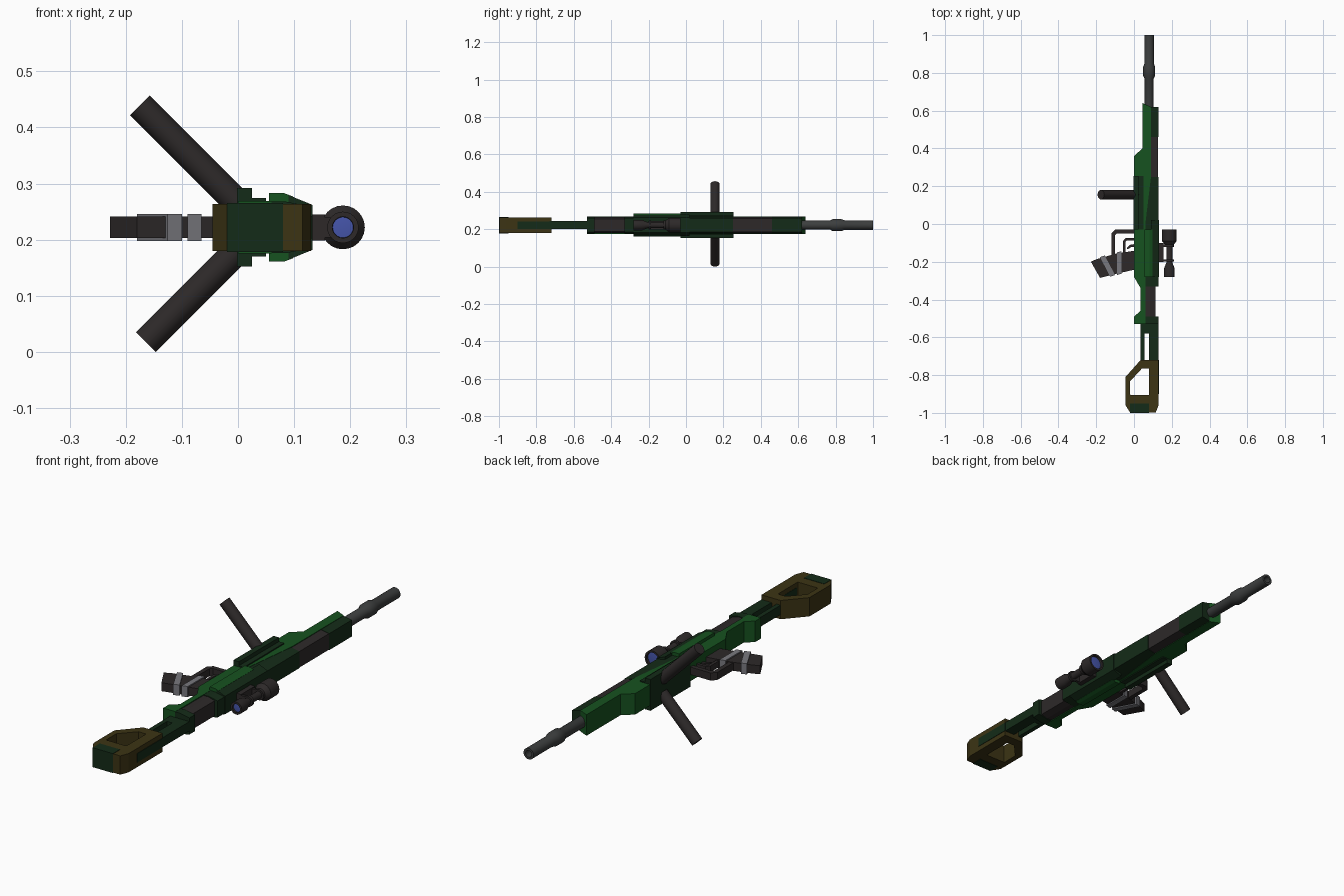
import bpy, bmesh, math
from mathutils import Vector

if "Cube" in bpy.data.objects:
    bpy.data.objects.remove(bpy.data.objects["Cube"])

CZ = 0.222   # mid-plane of the rifle, which lies on its side


def material(name, rgb):
    m = bpy.data.materials.new(name)
    m.diffuse_color = (*rgb, 1)
    m.use_nodes = True
    m.node_tree.nodes["Principled BSDF"].inputs["Base Color"].default_value = m.diffuse_color
    return m


GREEN = material("green", (0.008, 0.085, 0.014))
DARK = material("dark_green", (0.007, 0.024, 0.009))
BROWN = material("olive_brown", (0.045, 0.034, 0.007))
BLACK = material("charcoal", (0.026, 0.022, 0.022))
METAL = material("gunmetal", (0.045, 0.048, 0.048))
BAND = material("band_grey", (0.19, 0.19, 0.21))
LENS = material("lens_blue", (0.06, 0.09, 0.4))


def finish(name, bm, mat, smooth=False):
    bmesh.ops.recalc_face_normals(bm, faces=bm.faces)
    me = bpy.data.meshes.new(name)
    for f in bm.faces:
        f.smooth = smooth
    bm.to_mesh(me)
    bm.free()
    if smooth:
        me.set_sharp_from_angle(angle=math.radians(35))
    me.materials.append(mat)
    ob = bpy.data.objects.new(name, me)
    bpy.context.collection.objects.link(ob)
    return ob


def loft(name, a, b, mat):
    """Closed solid between two matching outlines."""
    bm = bmesh.new()
    va, vb = [bm.verts.new(p) for p in a], [bm.verts.new(p) for p in b]
    n = len(va)
    bm.faces.new(va)
    bm.faces.new(vb[::-1])
    for i in range(n):
        j = (i + 1) % n
        bm.faces.new((va[i], vb[i], vb[j], va[j]))
    return finish(name, bm, mat)


def plate(name, pts, half, mat):
    """Side profile (x, y) given thickness across the mid-plane."""
    return loft(name, [(x, y, CZ - half) for x, y in pts],
                [(x, y, CZ + half) for x, y in pts], mat)


def box(name, x0, x1, y0, y1, half, mat):
    return plate(name, [(x0, y0), (x1, y0), (x1, y1), (x0, y1)], half, mat)


def section(name, right, y0, y1, mat):
    """Mirrored cross-section (x, half width) extruded along the barrel."""
    pts = [(x, CZ + w) for x, w in right] + [(x, CZ - w) for x, w in right[::-1]]
    return loft(name, [(x, y0, z) for x, z in pts], [(x, y1, z) for x, z in pts], mat)


def frame(name, outer, inner, half, mat):
    """Plate with an opening; outlines have matching point counts."""
    bm = bmesh.new()
    rings = [[bm.verts.new((x, y, CZ + s * half)) for x, y in o]
             for o, s in ((outer, 1), (inner, 1), (inner, -1), (outer, -1))]
    n = len(outer)
    for k in range(4):
        a, b = rings[k], rings[(k + 1) % 4]
        for i in range(n):
            j = (i + 1) % n
            bm.faces.new((a[i], a[j], b[j], b[i]))
    return finish(name, bm, mat)


def lathe(name, profile, cx, mat, n=24):
    """Profile of (y, radius) turned about an axis along y."""
    bm = bmesh.new()
    vs = [bm.verts.new((cx + r, y, CZ)) for y, r in profile]
    es = [bm.edges.new(p) for p in zip(vs, vs[1:])]
    bmesh.ops.spin(bm, geom=vs + es, cent=(cx, 0, CZ), axis=(0, 1, 0),
                   angle=math.tau, steps=n, use_merge=False)
    bmesh.ops.remove_doubles(bm, verts=bm.verts, dist=1e-5)
    return finish(name, bm, mat, True)


# Lower body shell
plate("lower_body", [(0.09, 0.62), (0.045, 0.64), (0.045, 0.40), (0.0, 0.36),
                     (0.0, -0.28), (0.035, -0.34), (0.035, -0.46), (0.0, -0.49),
                     (0.0, -0.53), (0.06, -0.53), (0.06, 0.0), (0.09, 0.25)], 0.047, GREEN)

# Upper cover in segments
for name, y0, y1, top, w, mat in (
        ("rear_cover", -0.53, -0.49, 0.13, 0.046, DARK),
        ("rear_panel", -0.49, -0.33, 0.115, 0.043, BLACK),
        ("mid_cover", -0.33, 0.25, 0.13, 0.046, DARK),
        ("front_panel", 0.25, 0.46, 0.128, 0.045, BLACK),
        ("front_cover", 0.46, 0.62, 0.13, 0.046, DARK)):
    section(name, [(0.05, w), (0.085, w), (top, w - 0.009)], y0, y1, mat)

# Wide receiver
section("receiver_side", [(0.055, 0.061), (0.082, 0.061), (0.098, 0.055)], -0.28, -0.03, GREEN)
section("receiver_top", [(0.09, 0.0575), (0.133, 0.04)], -0.281, 0.02, DARK)

# Bipod mount and legs
box("bipod_plate", -0.002, 0.025, -0.03, 0.255, 0.07, DARK)
box("bipod_saddle", 0.02, 0.05, -0.03, 0.255, 0.052, DARK)
for name, end in (("upper_leg", (-0.175, 0.155, 0.4393)), ("lower_leg", (-0.164, 0.155, 0.0177))):
    top, end = Vector((0.01, 0.155, CZ + math.copysign(0.03, end[2] - CZ))), Vector(end)
    top.z = end.z - math.copysign(0.01 - end.x, end.z - CZ)   # legs splay at 45 degrees
    bm = bmesh.new()
    bmesh.ops.create_cone(bm, cap_ends=True, segments=20, radius1=0.025, radius2=0.025,
                          depth=(end - top).length)
    rot = (end - top).to_track_quat('Z', 'Y').to_matrix()
    bmesh.ops.rotate(bm, verts=bm.verts, matrix=rot)
    bmesh.ops.translate(bm, verts=bm.verts, vec=(top + end) / 2)
    finish(name, bm, BLACK, True)

# Barrel with muzzle collar and bore
lathe("barrel", [(0.5, 0), (0.5, 0.024), (0.77, 0.024), (0.785, 0.032), (0.83, 0.032),
                 (0.85, 0.025), (1.0, 0.025), (1.0, 0.015), (0.95, 0.015), (0.95, 0)], 0.08, METAL)

# Stock struts
box("strut_block", 0.035, 0.13, -0.58, -0.52, 0.021, DARK)
box("lower_strut", 0.035, 0.055, -0.73, -0.57, 0.021, DARK)
box("upper_strut", 0.08, 0.13, -0.73, -0.57, 0.021, DARK)

# Shoulder stock with opening
frame("stock_frame",
      [(0.035, -0.72), (0.13, -0.72), (0.13, -0.96), (0.115, -0.998), (-0.02, -0.998),
       (-0.045, -0.96), (-0.045, -0.81)],
      [(0.042, -0.765), (0.08, -0.765), (0.08, -0.902), (0.078, -0.905), (-0.018, -0.905),
       (-0.02, -0.902), (-0.02, -0.832)], 0.042, BROWN)
box("butt_pad", -0.02, 0.08, -1.0, -0.95, 0.0435, DARK)
box("stock_spine_inlay", 0.079, 0.132, -0.90, -0.719, 0.02, DARK)

# Pistol grip with bands
plate("grip", [(0.01, -0.14), (0.01, -0.24), (-0.10, -0.265), (-0.18, -0.285),
               (-0.228, -0.20), (-0.20, -0.187), (-0.10, -0.158)], 0.019, BLACK)
plate("lower_band", [(-0.18, -0.175), (-0.155, -0.167), (-0.10, -0.27), (-0.126, -0.279)], 0.024, BAND)
plate("upper_band", [(-0.09, -0.15), (-0.065, -0.144), (-0.065, -0.263), (-0.09, -0.27)], 0.024, BAND)

# Trigger guard, inner guard and trigger
plate("trigger_guard", [(0.01, -0.03), (-0.10, -0.03), (-0.12, -0.05), (-0.12, -0.175),
                        (-0.10, -0.175), (-0.10, -0.06), (-0.09, -0.05), (0.01, -0.05)], 0.017, BLACK)
plate("inner_guard", [(0.01, -0.075), (-0.045, -0.075), (-0.058, -0.09), (-0.058, -0.155),
                      (-0.045, -0.155), (-0.045, -0.095), (-0.038, -0.088), (0.01, -0.088)], 0.014, BLACK)
plate("trigger", [(0.01, -0.105), (-0.02, -0.11), (-0.038, -0.128), (-0.034, -0.134),
                  (-0.015, -0.122), (0.01, -0.122)], 0.007, BLACK)

# Scope, lenses and mounts
SX = 0.187
lathe("scope", [(-0.268, 0), (-0.268, 0.018), (-0.28, 0.019), (-0.28, 0.028), (-0.235, 0.028),
                (-0.205, 0.016), (-0.12, 0.016), (-0.09, 0.039), (-0.03, 0.039), (-0.03, 0.031),
                (-0.045, 0.029), (-0.045, 0)], SX, BLACK)
lathe("rear_lens", [(-0.274, 0), (-0.272, 0.0185), (-0.266, 0.0185), (-0.266, 0)], SX, LENS)
lathe("front_lens", [(-0.046, 0), (-0.046, 0.0295), (-0.04, 0.0295), (-0.037, 0)], SX, LENS)
box("scope_rail", 0.125, 0.155, -0.2, -0.1, 0.023, BLACK)
for name, y in (("front_mount", -0.115), ("rear_mount", -0.193)):
    lathe(name + "_ring", [(y - 0.006, 0), (y - 0.006, 0.024), (y + 0.006, 0.024),
                           (y + 0.006, 0)], SX, BLACK)
    box(name + "_post", 0.15, 0.18, y - 0.006, y + 0.006, 0.018, BLACK)
